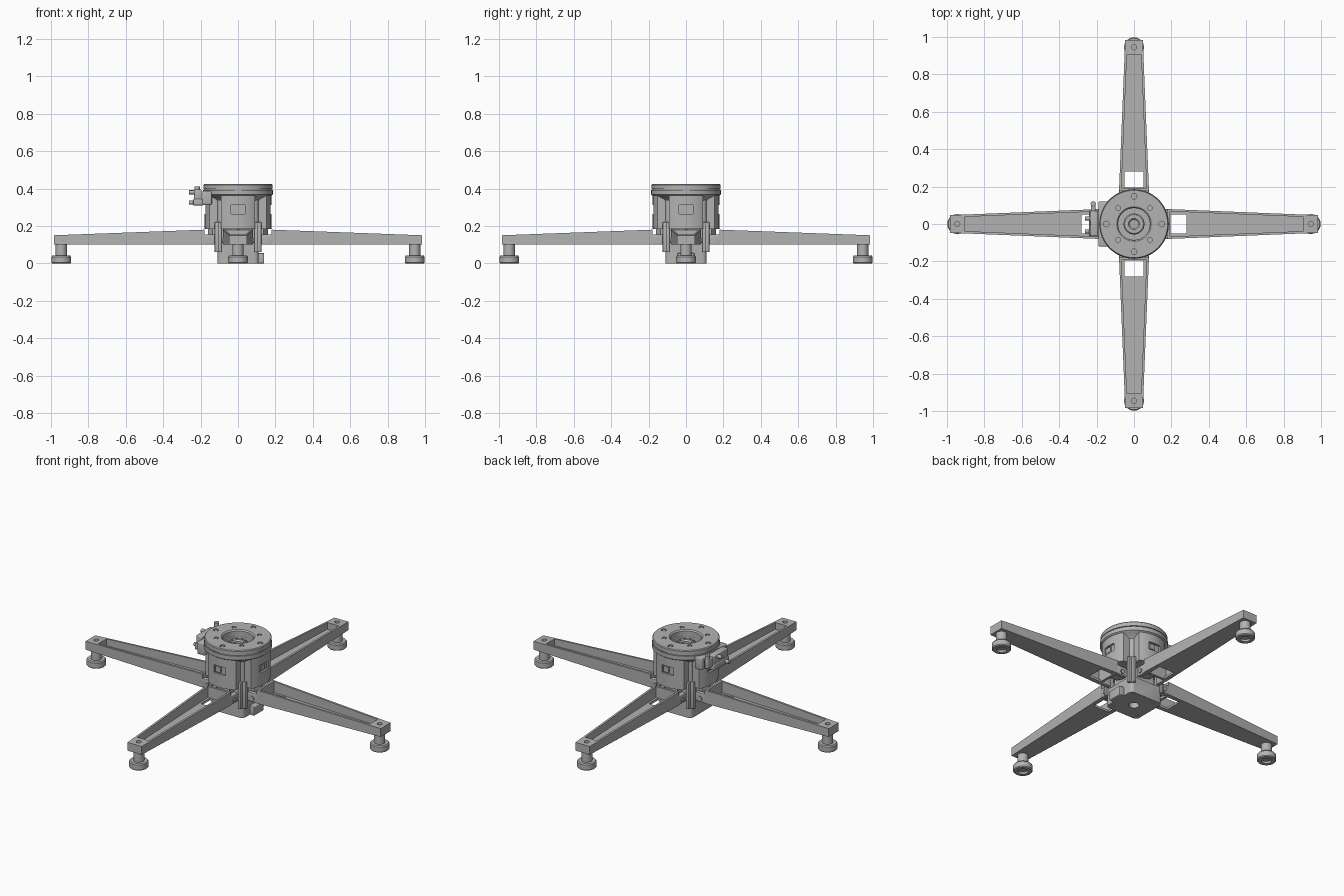
import bpy, bmesh
from math import pi, cos, sin, radians
from mathutils import Matrix, Vector

old = bpy.data.objects.get("Cube")
if old:
    bpy.data.objects.remove(old)

metal = bpy.data.materials.new("grey metal")
metal.use_nodes = True
metal.diffuse_color = (0.45, 0.45, 0.45, 1)
metal.node_tree.nodes["Principled BSDF"].inputs["Base Color"].default_value = (0.45, 0.45, 0.45, 1)
parts = []


def finish(bm, name):
    bmesh.ops.recalc_face_normals(bm, faces=bm.faces)
    me = bpy.data.meshes.new(name)
    bm.to_mesh(me)
    bm.free()
    me.materials.append(metal)
    ob = bpy.data.objects.new(name, me)
    bpy.context.collection.objects.link(ob)
    parts.append(ob)
    return ob


def lathe(name, profile, loc=(0, 0, 0), steps=48):
    """Closed (radius, z) profile turned about the z axis."""
    bm = bmesh.new()
    vs = [bm.verts.new((r, 0, z)) for r, z in profile]
    es = [bm.edges.new((a, b)) for a, b in zip(vs, vs[1:])]
    if profile[0][0] > 0:
        es.append(bm.edges.new((vs[-1], vs[0])))
    bmesh.ops.spin(bm, geom=vs + es, cent=(0, 0, 0), axis=(0, 0, 1),
                   angle=2 * pi, steps=steps, use_merge=False)
    bmesh.ops.remove_doubles(bm, verts=bm.verts, dist=1e-5)
    bmesh.ops.translate(bm, vec=loc, verts=bm.verts)
    return finish(bm, name)


def rod(name, r, z0, z1, loc=(0, 0), steps=32):
    return lathe(name, [(0, z0), (r, z0), (r, z1), (0, z1)], (*loc, 0), steps)


def box(name, lo, hi, bevel=0, vertical=False):
    bm = bmesh.new()
    lo, hi = Vector(lo), Vector(hi)
    bmesh.ops.create_cube(bm, size=1)
    for v in bm.verts:
        v.co = (lo + hi) / 2 + v.co * (hi - lo)
    if bevel:
        edges = [e for e in bm.edges if not vertical
                 or abs(e.verts[0].co.z - e.verts[1].co.z) > 1e-4]
        bmesh.ops.bevel(bm, geom=edges, offset=bevel, segments=3, affect='EDGES', profile=0.5)
    return finish(bm, name)


def prism(name, outline, bottom, top):
    """Outline in plan, with top height given as a function of x."""
    bm = bmesh.new()
    low = [bm.verts.new((x, y, bottom)) for x, y in outline]
    high = [bm.verts.new((x, y, top(x))) for x, y in outline]
    bm.faces.new(low)
    bm.faces.new(high)
    for i in range(len(low)):
        j = (i + 1) % len(low)
        bm.faces.new((low[i], low[j], high[j], high[i]))
    return finish(bm, name)


def boolean(ob, other, op='DIFFERENCE'):
    mod = ob.modifiers.new(op, 'BOOLEAN')
    mod.operation, mod.solver, mod.object = op, 'EXACT', other
    bpy.context.view_layer.update()
    me = bpy.data.meshes.new_from_object(ob.evaluated_get(bpy.context.evaluated_depsgraph_get()))
    ob.modifiers.clear()
    ob.data = me
    parts.remove(other)
    bpy.data.objects.remove(other)


def turn(ob, matrix):
    ob.data.transform(matrix)
    return ob


def trapezoid(x0, x1, w0, w1):
    return [(x0, -w0), (x1, -w1), (x1, w1), (x0, w0)]


SIDES = [("left", 0), ("back", 90), ("right", 180), ("front", 270)]

for side, angle in SIDES:
    rot = Matrix.Rotation(radians(angle), 4, 'Z')

    # Tapered tray leg with an open floor near the hub
    leg = prism("leg_" + side, trapezoid(0.18, 0.985, 0.08, 0.047), 0.1,
                lambda x: 0.18 - (x - 0.18) * 0.037)
    boolean(leg, prism("pocket", trapezoid(0.192, 0.905, 0.067, 0.038), 0.113, lambda x: 0.3))
    boolean(leg, box("opening", (0.195, -0.052, 0), (0.28, 0.052, 0.2)))
    boolean(leg, rod("bolt_hole", 0.014, 0.13, 0.2, (0.945, 0)))
    turn(leg, rot)

    # Hinge lugs and their pins
    for s in (-1, 1):
        y0, y1 = sorted((s * 0.055, s * 0.08))
        turn(box("hinge_lug_" + side, (0.118, y0, 0.1), (0.182, y1, 0.155), 0.004), rot)
        pin = rod("hinge_pin_" + side, 0.013, 0.078, 0.086)
        turn(pin, rot @ Matrix.Translation((0.15, 0, 0.122)) @ Matrix.Rotation(-s * pi / 2, 4, 'X'))
        y0, y1 = sorted((s * 0.088, s * 0.105))
        turn(box("rail_" + side, (0.1, y0, 0.06), (0.125, y1, 0.22), 0.003), rot)

    # Adjustable foot with hollow underside
    turn(lathe("foot_" + side, [(0, 0.012), (0.026, 0.012), (0.028, 0), (0.048, 0), (0.053, 0.005),
                                (0.053, 0.035), (0.048, 0.041), (0.03, 0.041), (0.03, 0.1), (0, 0.1)],
               (0.945, 0, 0)), rot)

# Square column with rounded corners and hinge pockets
column = box("column", (-0.11, -0.11, 0), (0.11, 0.11, 0.37), 0.022, True)
for side, angle in SIDES:
    turn(box("pocket", (0.075, -0.08, 0.1), (0.2, 0.08, 0.185)),
         Matrix.Rotation(radians(angle), 4, 'Z'))
    boolean(column, parts[-1])
boolean(column, rod("bottom_hole", 0.028, -0.05, 0.06))
boolean(column, rod("bore", 0.085, 0.33, 0.5))

# Housing: four curved faces joined as a cross, each with a small window
housing = rod("housing", 0.178, 0.185, 0.385, steps=64)
cross = box("cross", (-0.3, -0.092, 0), (0.3, 0.092, 0.5))
boolean(cross, box("cross_bar", (-0.092, -0.3, 0), (0.092, 0.3, 0.5)), 'UNION')
boolean(housing, cross, 'INTERSECT')
boolean(housing, rod("bore", 0.085, 0.33, 0.5))
for side, angle in SIDES:
    turn(box("window", (0.165, -0.038, 0.265), (0.3, 0.038, 0.312)),
         Matrix.Rotation(radians(angle), 4, 'Z'))
    boolean(housing, parts[-1])
    turn(box("connector_" + side, (0.16, -0.03, 0.272), (0.173, 0.005, 0.305)),
         Matrix.Rotation(radians(angle), 4, 'Z'))
    # Hex adjuster in each hinge pocket
    turn(rod("adjuster_" + side, 0.045, 0.14, 0.2, (0.115, 0), 6),
         Matrix.Rotation(radians(angle), 4, 'Z'))

# Flared collar and top flange
lathe("collar", [(0.085, 0.3), (0.13, 0.3), (0.135, 0.325), (0.15, 0.345), (0.172, 0.358),
                 (0.186, 0.368), (0.186, 0.392), (0.085, 0.392)], steps=64)
flange = lathe("flange", [(0.085, 0.39), (0.178, 0.39), (0.178, 0.397), (0.184, 0.397),
                          (0.184, 0.42), (0.18, 0.425), (0.092, 0.425), (0.085, 0.418)], steps=64)
for i in range(8):
    a = i * pi / 4
    r, size = (0.12, 0.013) if i % 2 else (0.148, 0.015)
    spot = (r * cos(a), r * sin(a))
    boolean(flange, rod("screw_hole", size, 0.415, 0.5, spot, 16))
    rod("flange_screw", size * 0.6, 0.41, 0.422, spot, 6)

# Shaft hub inside the bore
lathe("shaft_hub", [(0.022, 0.325), (0.056, 0.325), (0.056, 0.385), (0.05, 0.392),
                    (0.03, 0.392), (0.022, 0.385)])
for i in range(8):
    a = i * pi / 4
    rod("hub_bolt", 0.006, 0.39, 0.397, (0.04 * cos(a), 0.04 * sin(a)), 12)

# Base screws and base tab
for sx in (-1, 1):
    for sy in (-1, 1):
        rod("base_screw", 0.012, -0.0005, 0.01, (sx * 0.085, sy * 0.085), 16)
box("base_tab", (0.1, -0.045, 0), (0.14, 0.045, 0.055), 0.004)

# Cable clamp on the right side
box("clamp_plate", (-0.19, -0.12, 0.315), (-0.14, 0.12, 0.388), 0.006)
box("clamp_block", (-0.24, -0.07, 0.31), (-0.185, 0.075, 0.345), 0.005)
box("clamp_jaw", (-0.235, -0.065, 0.34), (-0.195, 0.07, 0.395), 0.005)
box("clamp_arm", (-0.23, 0.06, 0.33), (-0.205, 0.12, 0.39), 0.008)
rod("clamp_knob", 0.014, 0.385, 0.412, (-0.218, 0.108), 20)
for y, z in ((-0.04, 0.325), (0.03, 0.38)):
    turn(rod("clamp_screw", 0.011, 0, 0.035, steps=16),
         Matrix.Translation((-0.228, y, z)) @ Matrix.Rotation(-pi / 2, 4, 'Y'))

# Smooth curved surfaces, keep edges sharp
bpy.ops.object.select_all(action='DESELECT')
for ob in parts:
    ob.select_set(True)
bpy.context.view_layer.objects.active = parts[0]
bpy.ops.object.shade_smooth_by_angle(angle=radians(30))
